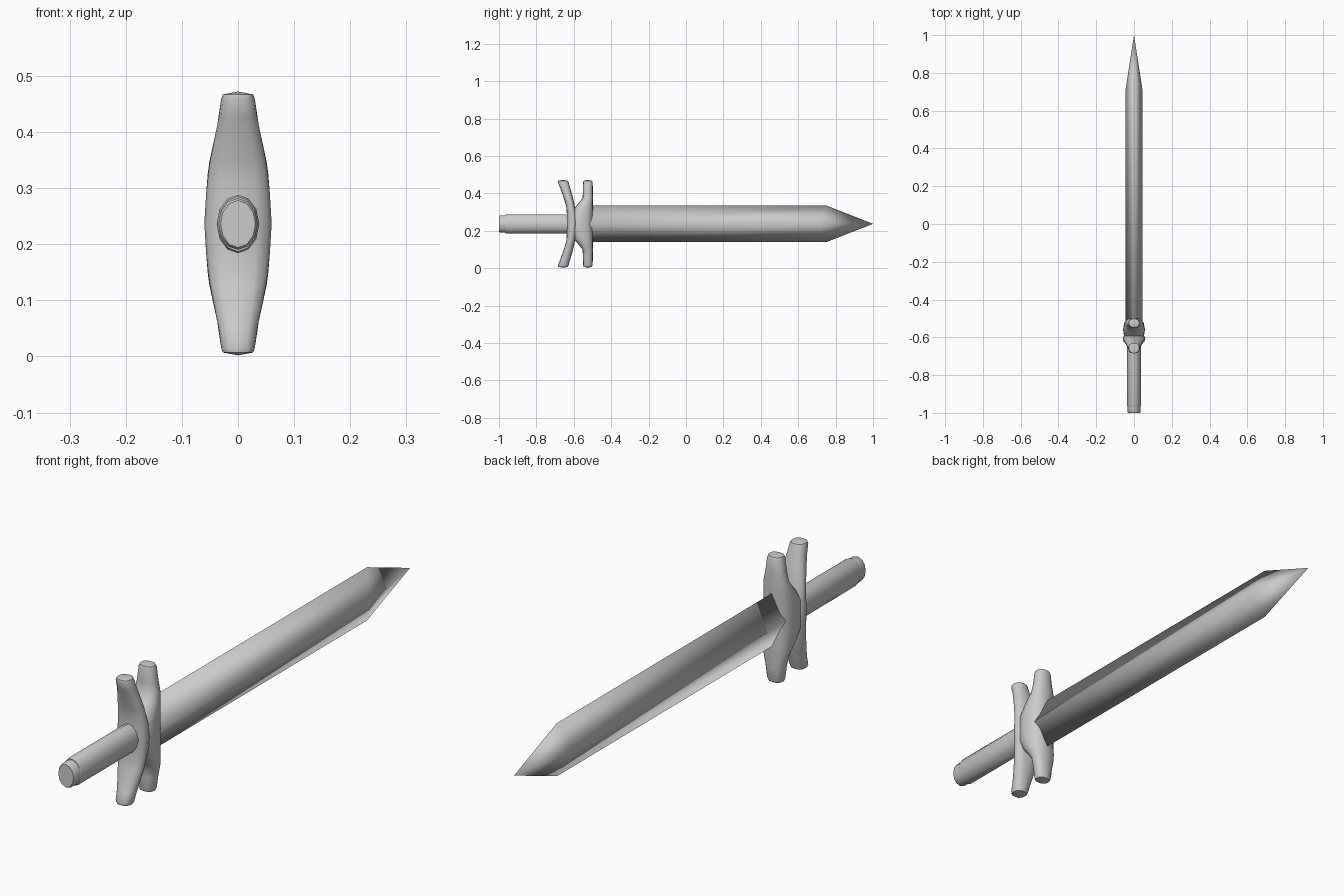
import bpy, bmesh, math

if "Cube" in bpy.data.objects:
    bpy.data.objects.remove(bpy.data.objects["Cube"])

CZ = 0.237  # height of the sword's long axis


def loft(name, rings, cap=True, angle=40):
    """Skin a list of equally sized point rings; single points become tips."""
    bm = bmesh.new()
    vs = [[bm.verts.new(p) for p in r] for r in rings]
    for a, b in zip(vs, vs[1:]):
        n = max(len(a), len(b))
        for i in range(n):
            j = (i + 1) % n
            if len(b) == 1:
                bm.faces.new((a[i], a[j], b[0]))
            elif len(a) == 1:
                bm.faces.new((a[0], b[j], b[i]))
            else:
                bm.faces.new((a[i], a[j], b[j], b[i]))
    for r in (vs[0], vs[-1]):
        if cap and len(r) > 2:
            bm.faces.new(r)
    bmesh.ops.recalc_face_normals(bm, faces=bm.faces)
    me = bpy.data.meshes.new(name)
    bm.to_mesh(me)
    bm.free()
    ob = bpy.data.objects.new(name, me)
    bpy.context.collection.objects.link(ob)
    bpy.ops.object.select_all(action='DESELECT')
    ob.select_set(True)
    bpy.context.view_layer.objects.active = ob
    bpy.ops.object.shade_smooth_by_angle(angle=math.radians(angle))
    return ob


# Blade: diamond section, ridge and edges starting their taper at different points
def diamond(y_ridge, y_edge, w=0.045, h=0.098):
    return [(w, y_ridge, CZ), (0, y_edge, CZ + h), (-w, y_ridge, CZ), (0, y_edge, CZ - h)]


loft("blade", [diamond(-0.52, -0.52), diamond(0.71, 0.75), [(0, 1.0, CZ)]], angle=180)


# Handle and pommel: 12-sided oval tubes
def oval(y, rx, rz):
    return [(rx * math.sin(i * math.pi / 6), y, CZ - 0.001 + rz * math.cos(i * math.pi / 6))
            for i in range(12)]


loft("grip", [oval(-0.965, 0.035, 0.049), oval(-0.958, 0.038, 0.052), oval(-0.58, 0.038, 0.052)])
loft("pommel", [oval(-1.0, 0.031, 0.042), oval(-0.994, 0.035, 0.046), oval(-0.955, 0.035, 0.046)])

# Guard: upright bars with a rounded section, symmetric above and below the axis
SECTION = [(0, 1), (0.55, 0.92), (0.9, 0.55), (1, 0), (0.9, -0.55), (0.55, -0.92),
           (0, -1), (-0.55, -0.92), (-0.9, -0.55), (-1, 0), (-0.9, 0.55), (-0.55, 0.92)]


def guard_bar(name, stations):
    """stations: (distance from axis, rear y, front y, half width), centre first."""
    full = [(-d, a, b, w) for d, a, b, w in reversed(stations[1:])] + stations
    rings = []
    for d, a, b, w in full:
        rings.append([(w * u, (a + b) / 2 + (b - a) / 2 * v, CZ + d) for u, v in SECTION])
    tip = stations[-1]
    y = (tip[1] + tip[2]) / 2
    loft(name, [[(0, y, CZ - 0.235)]] + rings + [[(0, y, CZ + 0.235)]], cap=False, angle=50)


guard_bar("guard_front", [
    (0.0, -0.625, -0.497, 0.058), (0.05, -0.62, -0.497, 0.057), (0.088, -0.594, -0.497, 0.054),
    (0.11, -0.575, -0.497, 0.051), (0.138, -0.553, -0.497, 0.045), (0.175, -0.551, -0.498, 0.037),
    (0.222, -0.55, -0.499, 0.03), (0.23, -0.547, -0.503, 0.027)])
guard_bar("guard_rear", [
    (0.0, -0.638, -0.578, 0.060), (0.05, -0.637, -0.582, 0.057), (0.09, -0.64, -0.594, 0.053),
    (0.11, -0.645, -0.597, 0.050), (0.15, -0.658, -0.607, 0.042), (0.19, -0.672, -0.619, 0.034),
    (0.222, -0.685, -0.628, 0.03), (0.23, -0.683, -0.631, 0.027)])
